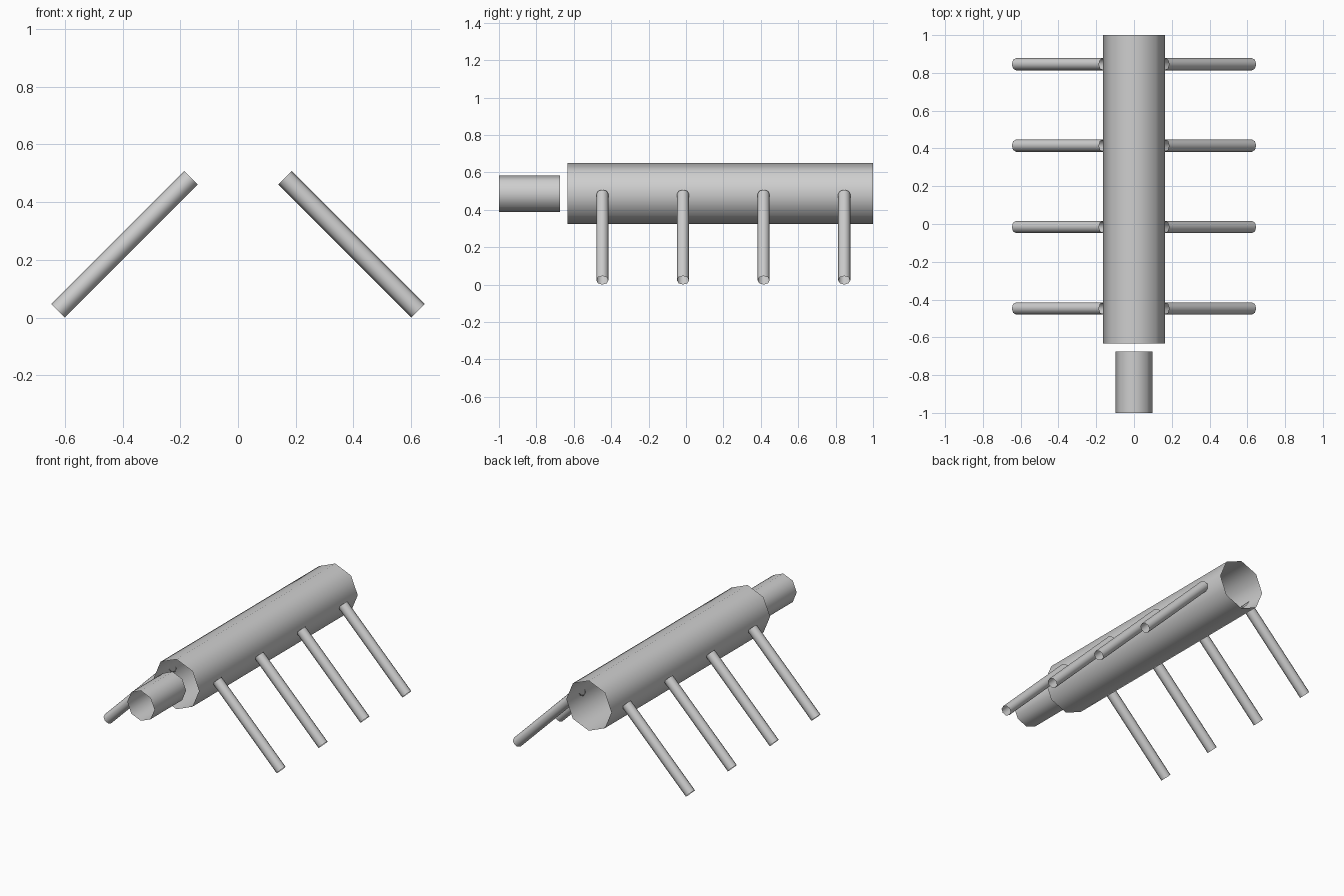
import bpy
import math
from mathutils import Vector

if "Cube" in bpy.data.objects:
    bpy.data.objects.remove(bpy.data.objects["Cube"])

grey = bpy.data.materials.new("light grey")
grey.diffuse_color = (0.62, 0.62, 0.62, 1)
grey.use_nodes = True
grey.node_tree.nodes["Principled BSDF"].inputs["Base Color"].default_value = grey.diffuse_color


def tube(name, start, end, radius):
    """Open-ended, eight-sided smooth tube between two points."""
    start, end = Vector(start), Vector(end)
    axis = end - start
    bpy.ops.mesh.primitive_cylinder_add(
        vertices=8, radius=radius, depth=axis.length,
        end_fill_type='NOTHING', location=(start + end) / 2)
    obj = bpy.context.object
    obj.name = name
    # tilt about x or y only, so the corners stay on the main axes
    if abs(axis.y) > abs(axis.x):
        obj.rotation_euler = (math.pi / 2, 0, 0)
    else:
        obj.rotation_euler = (0, math.atan2(axis.x, axis.z), 0)
    obj.data.materials.append(grey)
    bpy.ops.object.shade_smooth()
    return obj


# body and head tubes
tube("body", (0, -0.633, 0.486), (0, 1.0, 0.486), 0.163)
tube("head", (0, -1.0, 0.486), (0, -0.674, 0.486), 0.098)

# four pairs of slanted legs
for i in range(4):
    y = -0.447 + i * 0.431
    for side, label in ((-1, "left"), (1, "right")):
        tube(f"{label}_leg_{i + 1}", (side * 0.163, y, 0.484),
             (side * 0.624, y, 0.023), 0.0326)
